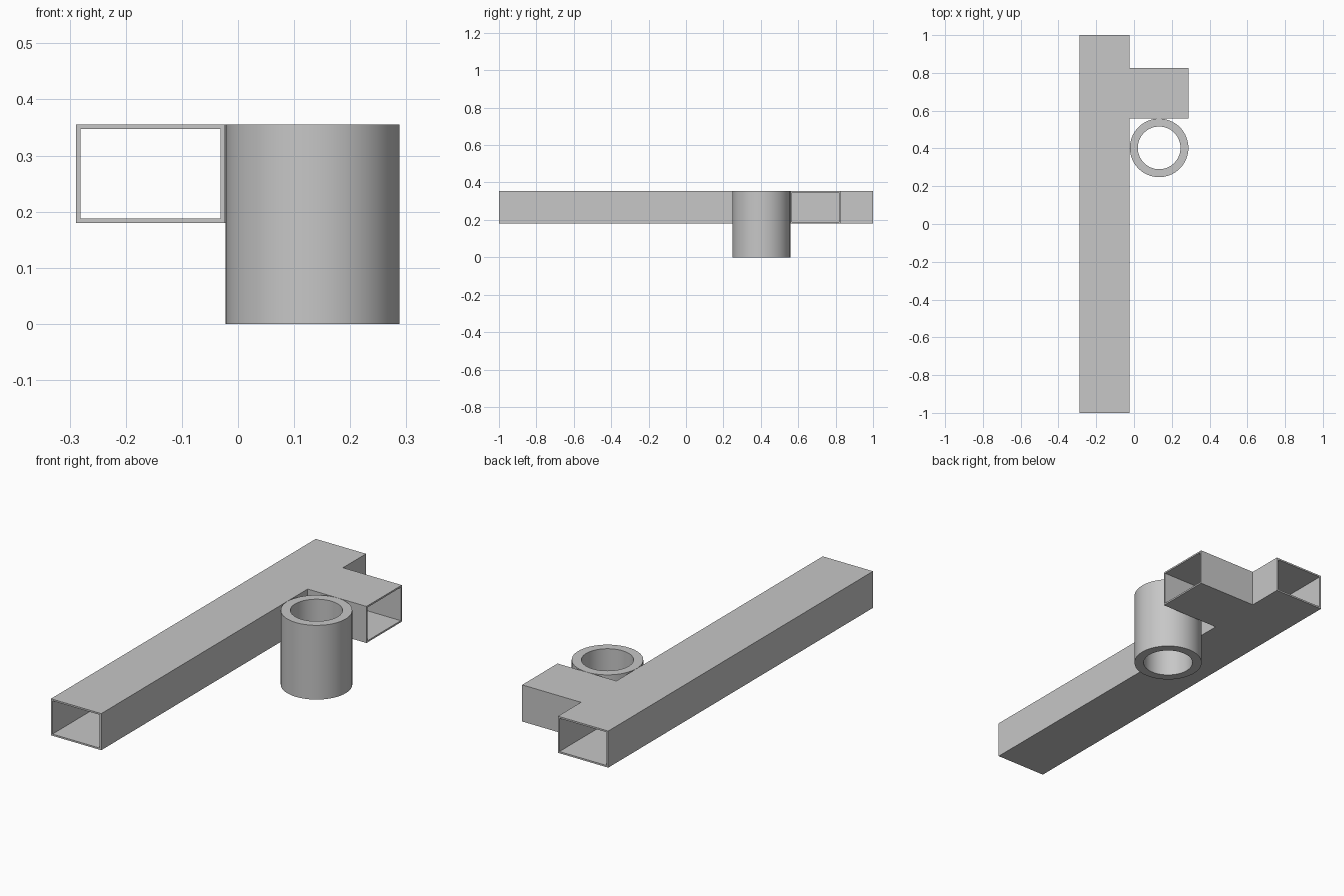
import bpy
import bmesh
import math

cube = bpy.data.objects.get("Cube")
if cube:
    bpy.data.objects.remove(cube, do_unlink=True)

# Main dimensions
WALL = 0.008
X0, X1, X2 = -0.289, -0.023, 0.288      # outer side, inner side, branch end
Y0, Y1 = 0.559, 0.826                   # branch sides
Z0, Z1 = 0.18, 0.355                    # tube bottom and top

steel = bpy.data.materials.new("steel grey")
steel.use_nodes = True
colour = (0.57, 0.57, 0.57, 1)
steel.diffuse_color = colour
steel.node_tree.nodes["Principled BSDF"].inputs["Base Color"].default_value = colour


def extrude(name, outline, bottom, top):
    """Closed prism from a plan outline."""
    bm = bmesh.new()
    face = bm.faces.new([bm.verts.new((x, y, bottom)) for x, y in outline])
    new = bmesh.ops.extrude_face_region(bm, geom=[face])["geom"]
    verts = [v for v in new if isinstance(v, bmesh.types.BMVert)]
    bmesh.ops.translate(bm, verts=verts, vec=(0, 0, top - bottom))
    bmesh.ops.recalc_face_normals(bm, faces=bm.faces)
    mesh = bpy.data.meshes.new(name)
    bm.to_mesh(mesh)
    bm.free()
    mesh.materials.append(steel)
    obj = bpy.data.objects.new(name, mesh)
    bpy.context.collection.objects.link(obj)
    return obj


def rectangle(xa, xb, ya, yb):
    return [(xa, ya), (xb, ya), (xb, yb), (xa, yb)]


def hollow(obj, cutter):
    """Cut one solid out of another and discard the cutter."""
    cutter.hide_render = True
    mod = obj.modifiers.new("bore", "BOOLEAN")
    mod.operation = "DIFFERENCE"
    mod.solver = "EXACT"
    mod.object = cutter
    bpy.context.view_layer.objects.active = obj
    bpy.ops.object.modifier_apply(modifier=mod.name)
    bpy.data.objects.remove(cutter, do_unlink=True)


# Rectangular tube with a side branch, hollowed along both directions
tube = extrude("branched_tube", [
    (X0, -1), (X1, -1), (X1, Y0), (X2, Y0),
    (X2, Y1), (X1, Y1), (X1, 1), (X0, 1)], Z0, Z1)
hollow(tube, extrude("long_bore", rectangle(X0 + WALL, X1 - WALL, -1.1, 1.1),
                     Z0 + WALL, Z1 - WALL))
hollow(tube, extrude("branch_bore", rectangle(X1, X2 + 0.1, Y0 + WALL, Y1 - WALL),
                     Z0 + WALL, Z1 - WALL))

# Upright round sleeve: spin a wall section around its axis
bm = bmesh.new()
section = [bm.verts.new((r, 0, z)) for r, z in
           [(0.113, 0), (0.155, 0), (0.155, Z1), (0.113, Z1)]]
edges = [bm.edges.new((section[i], section[(i + 1) % 4])) for i in range(4)]
bmesh.ops.spin(bm, geom=section + edges, cent=(0, 0, 0), axis=(0, 0, 1),
               angle=math.tau, steps=64)
bmesh.ops.remove_doubles(bm, verts=bm.verts, dist=0.0001)
bmesh.ops.recalc_face_normals(bm, faces=bm.faces)
mesh = bpy.data.meshes.new("round_sleeve")
bm.to_mesh(mesh)
bm.free()
mesh.materials.append(steel)
sleeve = bpy.data.objects.new("round_sleeve", mesh)
sleeve.location = (0.133, 0.403, 0)
bpy.context.collection.objects.link(sleeve)

# Smooth the round walls, keep the rims sharp
bpy.ops.object.select_all(action="DESELECT")
sleeve.select_set(True)
bpy.context.view_layer.objects.active = sleeve
bpy.ops.object.shade_smooth_by_angle(angle=math.radians(30))
